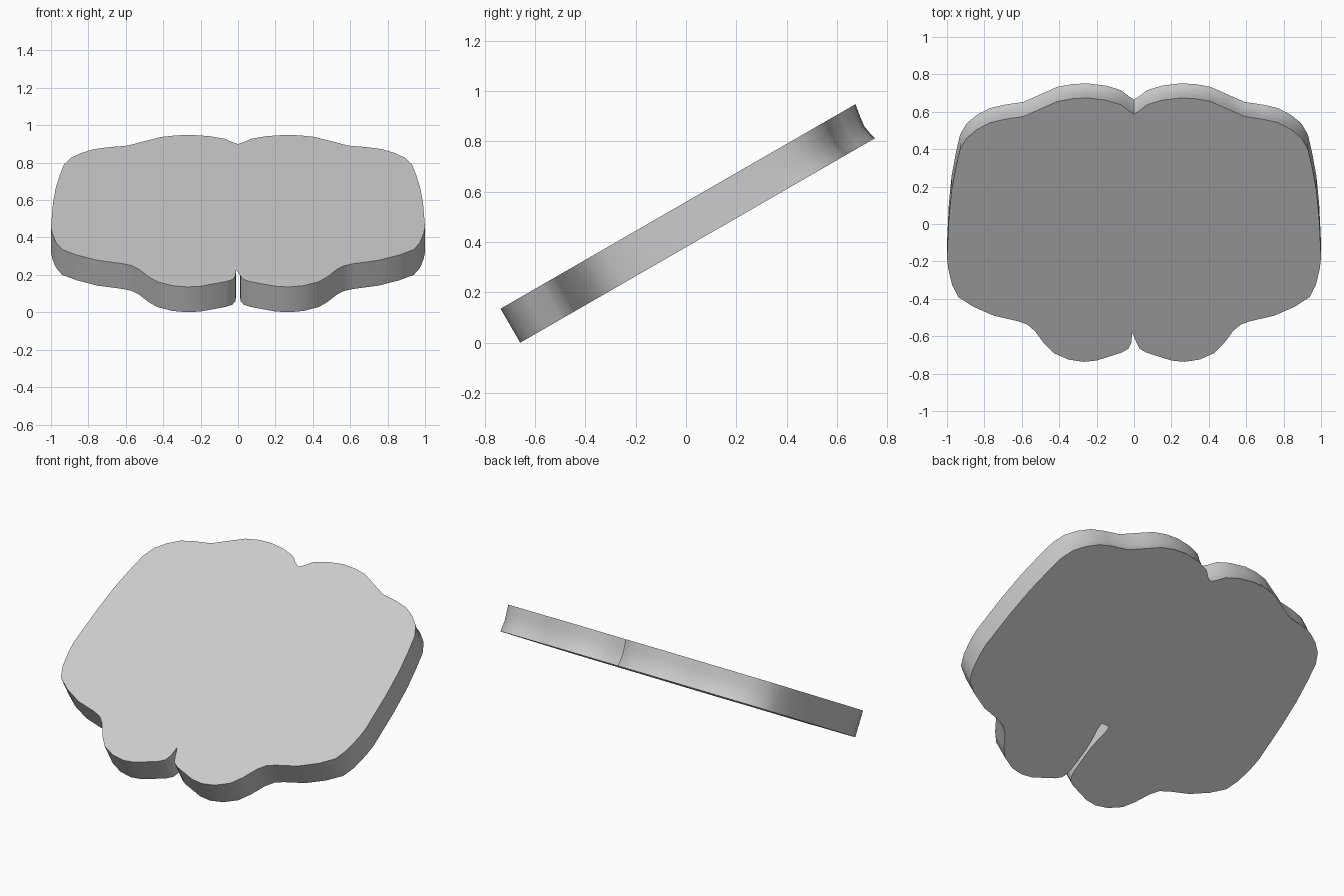
import bpy, bmesh, math
from mathutils import Vector

if "Cube" in bpy.data.objects:
    bpy.data.objects.remove(bpy.data.objects["Cube"])

TILT = math.radians(29.95)
THICK = 0.156
normal = Vector((0, -math.sin(TILT), math.cos(TILT)))

# Right half of the top-face outline in plan, from the slot end to the rear notch
half = [(0.028, -0.325), (0.028, -0.36), (0.017, -0.41), (0.01, -0.48), (0.01, -0.58),
        (0.014, -0.635), (0.03, -0.667), (0.065, -0.687), (0.13, -0.708), (0.20, -0.73),
        (0.27, -0.737), (0.35, -0.725), (0.43, -0.69), (0.48, -0.64), (0.53, -0.572),
        (0.57, -0.538), (0.62, -0.52), (0.75, -0.49), (0.86, -0.442), (0.94, -0.39),
        (0.973, -0.325), (0.993, -0.24), (1.0, -0.18), (0.99, 0.03), (0.975, 0.18),
        (0.953, 0.30), (0.93, 0.40), (0.895, 0.46), (0.84, 0.505), (0.77, 0.542),
        (0.69, 0.56), (0.59, 0.575), (0.50, 0.615), (0.41, 0.655), (0.33, 0.67),
        (0.25, 0.674), (0.15, 0.662), (0.07, 0.638), (0.03, 0.606), (0, 0.588)]
outline = half + [(-x, y) for x, y in reversed(half[:-1])]

# Tilted slab: rings at (fraction of depth, rear inset) so the back wall is slightly hollow
bm = bmesh.new()
rings = []
for f, inset in [(0, 0), (0.3, 0.007), (0.6, 0.012), (0.85, 0.006), (1, 0)]:
    ring = []
    for x, y in outline:
        y2 = y - inset * min(1, max(0, y / 0.5))
        p = Vector((x, y2, 0.56 + y2 * math.tan(TILT))) - normal * THICK * f
        p.z = max(p.z, 0)
        ring.append(bm.verts.new(p))
    rings.append(ring)
n = len(outline)
for a, b in zip(rings, rings[1:]):
    for i in range(n):
        j = (i + 1) % n
        bm.faces.new((a[i], b[i], b[j], a[j]))
caps = [bm.faces.new(rings[0]), bm.faces.new(rings[-1][::-1])]
bmesh.ops.triangulate(bm, faces=caps)
bmesh.ops.recalc_face_normals(bm, faces=bm.faces)

mesh = bpy.data.meshes.new("tilted_slab")
bm.to_mesh(mesh)
bm.free()
slab = bpy.data.objects.new("tilted_slab", mesh)
bpy.context.collection.objects.link(slab)
bpy.context.view_layer.objects.active = slab
slab.select_set(True)
bpy.ops.object.shade_smooth_by_angle(angle=math.radians(40))
